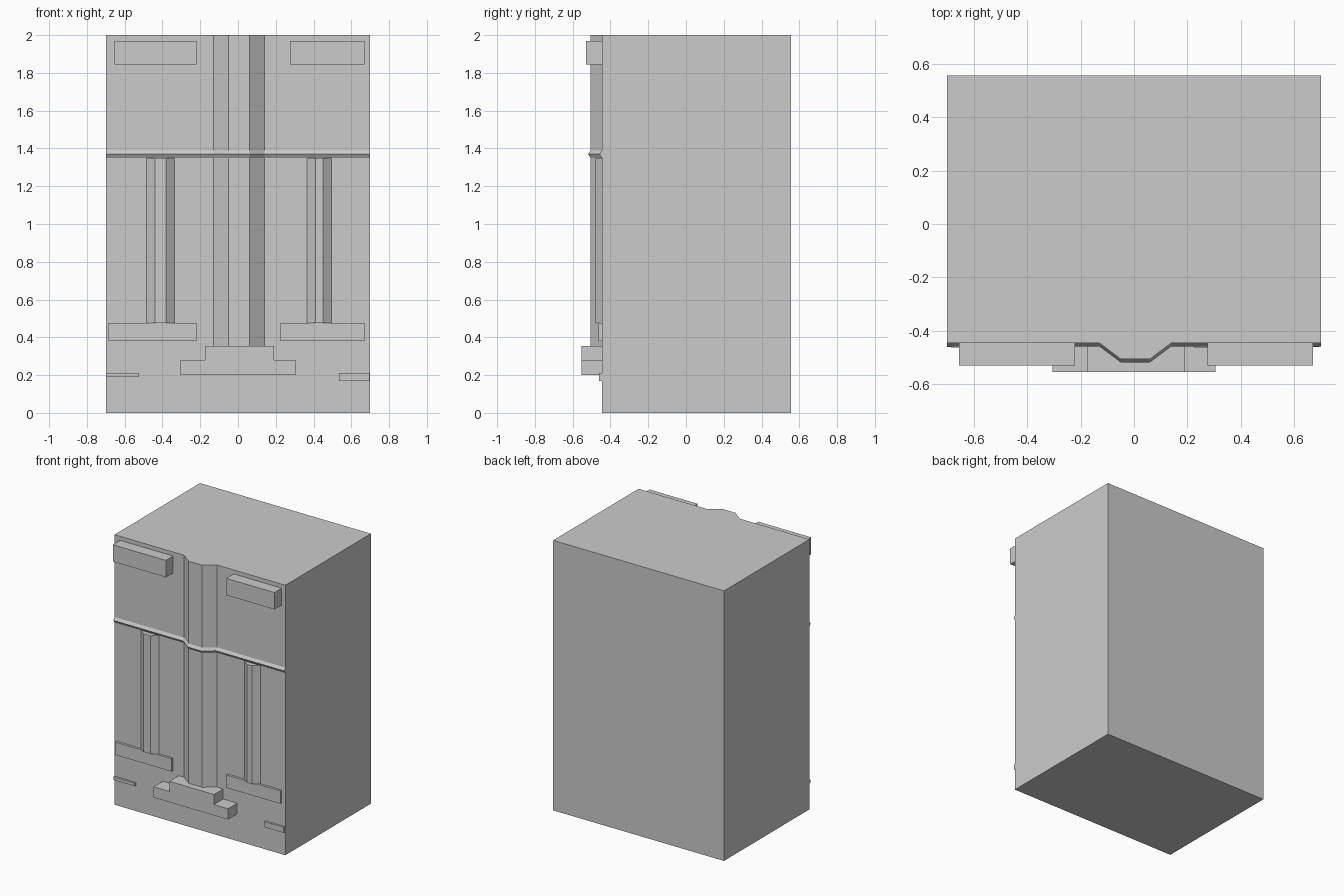
import bpy, bmesh

if "Cube" in bpy.data.objects:
    bpy.data.objects.remove(bpy.data.objects["Cube"])

FRONT, BACK = -0.445, 0.555

grey = bpy.data.materials.new("plain_grey")
grey.diffuse_color = (0.6, 0.6, 0.6, 1)
grey.use_nodes = True
grey.node_tree.nodes["Principled BSDF"].inputs["Base Color"].default_value = grey.diffuse_color


def finish(name, bm):
    bmesh.ops.recalc_face_normals(bm, faces=bm.faces)
    me = bpy.data.meshes.new(name)
    bm.to_mesh(me)
    bm.free()
    me.materials.append(grey)
    ob = bpy.data.objects.new(name, me)
    bpy.context.collection.objects.link(ob)
    return ob


def prism(name, points, axis, lo, hi):
    """Extrude a 2D outline: axis 'z' takes (x, y), axis 'y' takes (x, z)."""
    bm = bmesh.new()
    place = (lambda a, b, t: (a, b, t)) if axis == 'z' else (lambda a, b, t: (a, t, b))
    face = bm.faces.new([bm.verts.new(place(a, b, lo)) for a, b in points])
    new = bmesh.ops.extrude_face_region(bm, geom=[face])["geom"]
    shift = (0, 0, hi - lo) if axis == 'z' else (0, hi - lo, 0)
    bmesh.ops.translate(bm, vec=shift, verts=[v for v in new if isinstance(v, bmesh.types.BMVert)])
    return finish(name, bm)


def block(name, x0, x1, z0, z1, y0, y1=FRONT):
    return prism(name, [(x0, z0), (x1, z0), (x1, z1), (x0, z1)], 'y', y0, y1)


# Main body, with the faceted centre column running to the top
block("body", -0.70, 0.70, 0, 2, FRONT, BACK)
prism("centre_column", [(-0.13, FRONT), (-0.05, -0.505), (0.06, -0.505), (0.14, FRONT)],
      'z', 0.355, 2)

# Slim faceted side columns
for side, xs in (("left", (-0.485, -0.44, -0.38, -0.335)),
                 ("right", (0.365, 0.41, 0.45, 0.495))):
    prism(side + "_column", list(zip(xs, (FRONT, -0.48, -0.48, FRONT))), 'z', 0.475, 1.35)

# Stepped foot of the centre column
prism("stepped_foot", [(-0.305, 0.20), (0.305, 0.20), (0.305, 0.28), (0.19, 0.28),
                       (0.19, 0.355), (-0.175, 0.355), (-0.175, 0.28), (-0.305, 0.28)],
      'y', -0.553, FRONT)

# Upper blocks, column feet and low strips
block("left_upper_block", -0.655, -0.22, 1.845, 1.97, -0.53)
block("right_upper_block", 0.275, 0.67, 1.845, 1.97, -0.53)
block("left_column_foot", -0.685, -0.22, 0.38, 0.475, -0.462)
block("right_column_foot", 0.225, 0.67, 0.38, 0.475, -0.462)
block("left_low_strip", -0.70, -0.525, 0.19, 0.212, -0.46)
block("right_low_strip", 0.535, 0.695, 0.17, 0.212, -0.46)

# Ridged moulding that follows the front and wraps the centre column
path = [(-0.70, FRONT), (-0.13, FRONT), (-0.05, -0.505), (0.06, -0.505), (0.14, FRONT), (0.70, FRONT)]
bm = bmesh.new()
rings = [[bm.verts.new((x, y + dy, z)) for dy, z in ((0, 1.35), (-0.013, 1.37), (0, 1.39))]
         for x, y in path]
for a, b in zip(rings, rings[1:]):
    for i in range(3):
        j = (i + 1) % 3
        bm.faces.new((a[i], a[j], b[j], b[i]))
bm.faces.new(rings[0])
bm.faces.new(rings[-1])
finish("front_moulding", bm)
